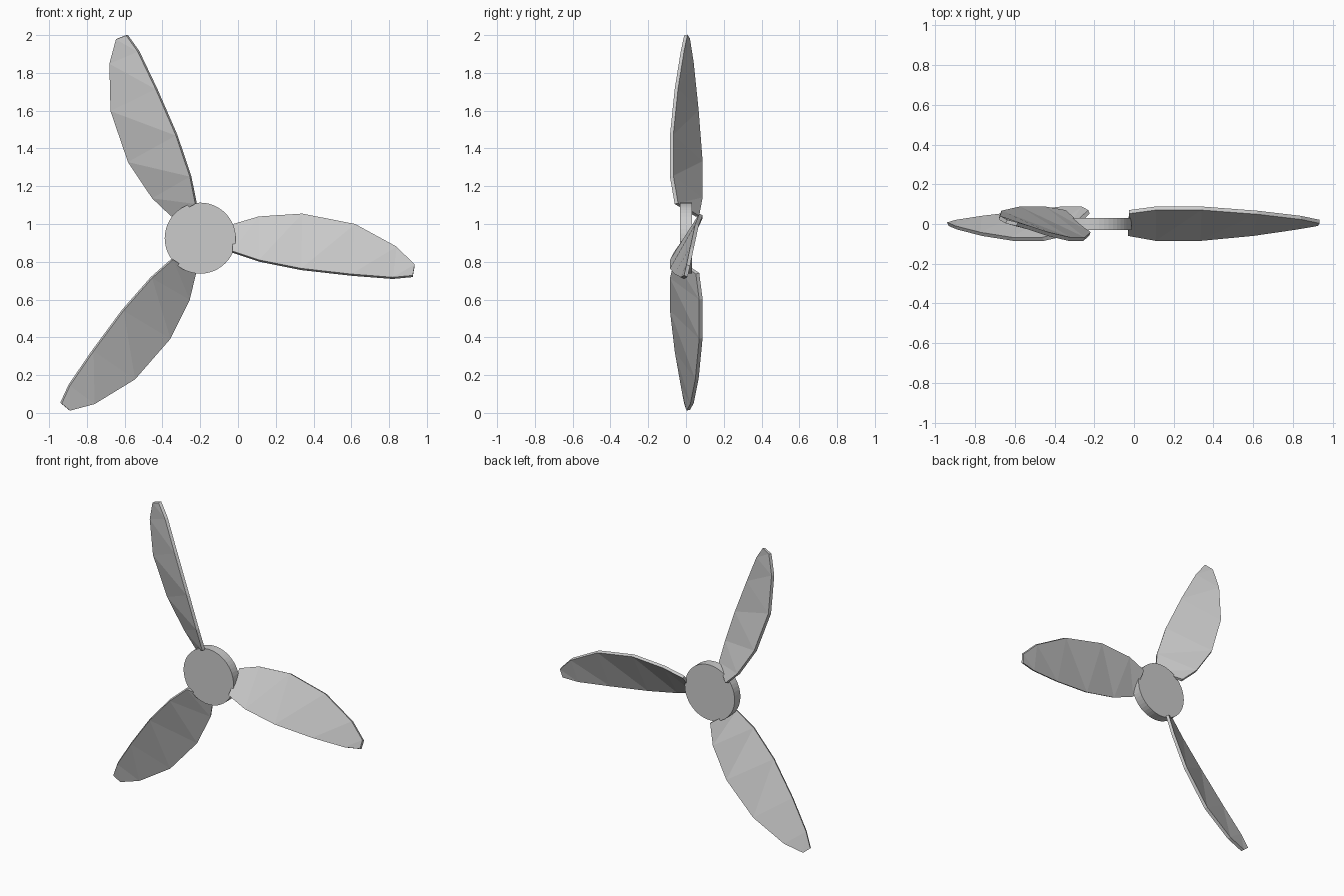
import bpy
import bmesh
import math
from mathutils import Matrix, Vector

if "Cube" in bpy.data.objects:
    bpy.data.objects.remove(bpy.data.objects["Cube"])

HUB = Vector((-0.20, 0.0, 0.925))

grey = bpy.data.materials.new("light grey")
grey.diffuse_color = (0.6, 0.6, 0.6, 1)
grey.use_nodes = True
grey.node_tree.nodes["Principled BSDF"].inputs["Base Color"].default_value = grey.diffuse_color

# Blade outline on the front skin: upper and lower edge points (x, y, z)
UPPER = [(-0.025, 0.052, 1.00), (0.11, 0.070, 1.04), (0.34, 0.070, 1.055),
         (0.62, 0.049, 1.00), (0.84, 0.023, 0.88), (0.935, 0.003, 0.785)]
LOWER = [(-0.03, -0.06, 0.857), (0.11, -0.085, 0.81), (0.335, -0.085, 0.765),
         (0.60, -0.060, 0.735), (0.82, -0.028, 0.718), (0.925, -0.010, 0.728)]
SKIN = Vector((0, 0.018, -0.009))  # offset from front skin to back skin


def finish(name, bm):
    bmesh.ops.recalc_face_normals(bm, faces=bm.faces)
    mesh = bpy.data.meshes.new(name)
    bm.to_mesh(mesh)
    bm.free()
    mesh.materials.append(grey)
    obj = bpy.data.objects.new(name, mesh)
    bpy.context.collection.objects.link(obj)
    return obj


def make_blade(name, angle):
    bm = bmesh.new()
    # Rows of edge points for the front and back skins
    fu, fl, bu, bl = [[bm.verts.new(Vector(p) + off) for p in row]
                      for off in (Vector(), SKIN) for row in (UPPER, LOWER)]
    n = len(UPPER)
    for i in range(n - 1):
        j = i + 1
        # Twisted skins, split along the same diagonal
        for u, l in ((fu, fl), (bu, bl)):
            bm.faces.new((u[i], l[i], u[j]))
            bm.faces.new((l[i], l[j], u[j]))
        # Rims
        for f, b in ((fu, bu), (fl, bl)):
            bm.faces.new((f[i], f[j], b[j], b[i]))
    # Root and tip caps
    for i in (0, n - 1):
        bm.faces.new((fu[i], fl[i], bl[i], bu[i]))
    # Swing the blade round the hub axis
    bmesh.ops.rotate(bm, verts=bm.verts, cent=HUB,
                     matrix=Matrix.Rotation(-angle, 3, 'Y'))
    return finish(name, bm)


# Hub disc
bm = bmesh.new()
bmesh.ops.create_cone(bm, cap_ends=True, segments=48, radius1=0.188,
                      radius2=0.188, depth=0.062,
                      matrix=Matrix.Translation(HUB) @ Matrix.Rotation(math.pi / 2, 4, 'X'))
finish("hub", bm)

# Three blades
for k, side in enumerate(("right", "upper", "lower")):
    make_blade(side + "_blade", k * 2 * math.pi / 3)
